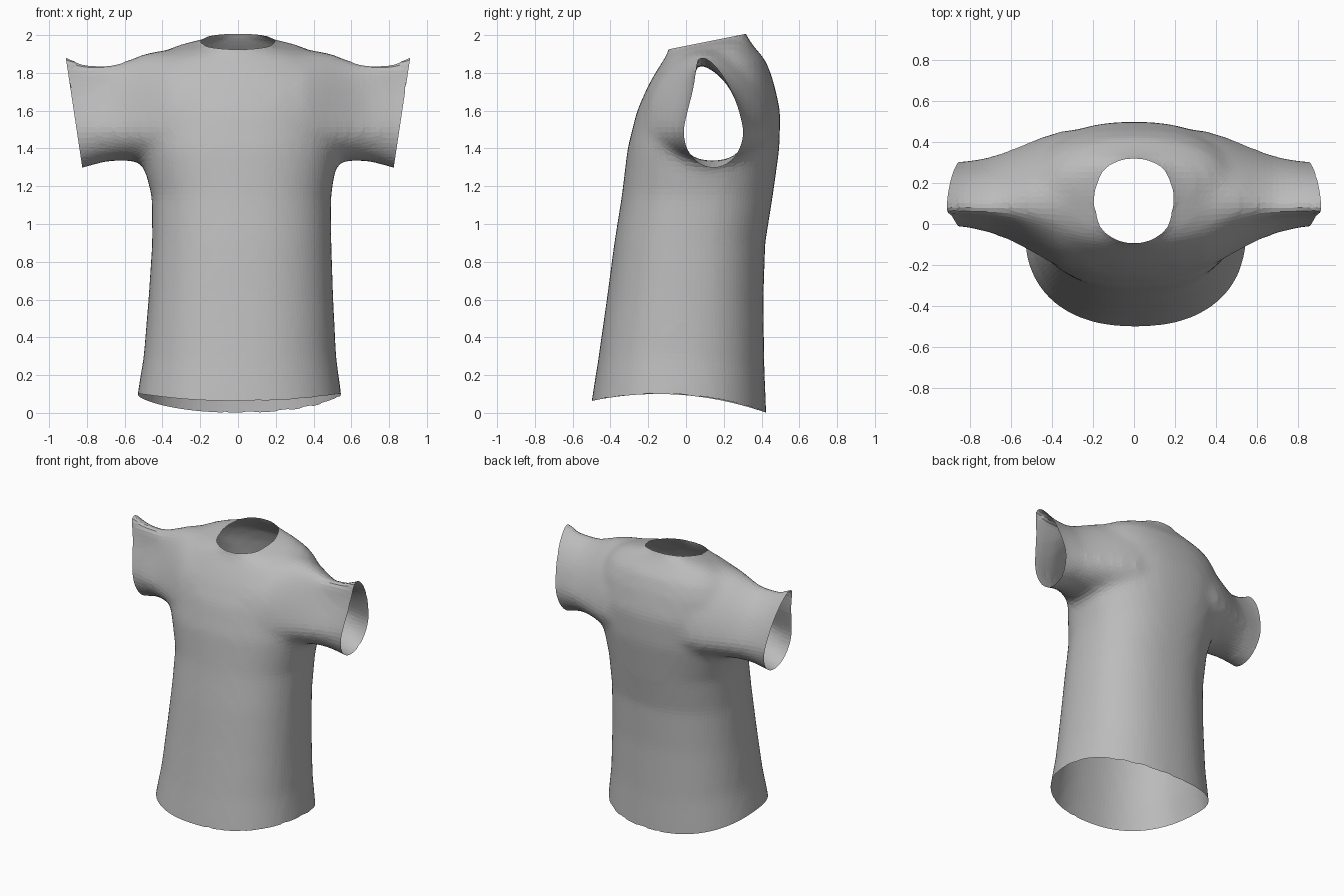
import bpy, bmesh
from math import sin, cos, pi
from mathutils import Vector

cube = bpy.data.objects.get("Cube")
if cube:
    bpy.data.objects.remove(cube)

SIDES = 48


def spow(v, p):
    return (1 if v >= 0 else -1) * abs(v) ** p


def loft(bm, rings):
    """Skin a closed solid through a list of point rings."""
    loops = [[bm.verts.new(p) for p in ring] for ring in rings]
    for a, b in zip(loops, loops[1:]):
        for i in range(SIDES):
            j = (i + 1) % SIDES
            bm.faces.new((a[i], a[j], b[j], b[i]))
    bm.faces.new(loops[0][::-1])
    bm.faces.new(loops[-1])


def torso_ring(z, w, front, back, tilt, shift):
    mid, half = (front + back) / 2, (back - front) / 2
    ring = []
    for i in range(SIDES):
        t = 2 * pi * i / SIDES
        y = mid + half * spow(sin(t), 0.87)
        ring.append((shift + w * spow(cos(t), 0.87), y, z + tilt * (y - 0.11)))
    return ring


def sleeve_ring(x, mid, half, up, down):
    # Egg section: narrow and leaning forward at the top
    taper = min(1, max(0, (abs(x) - 0.3) / 0.4))
    ring = []
    for i in range(SIDES):
        t = 2 * pi * i / SIDES
        s = sin(t)
        rise = max(0, s)
        y = mid + half * cos(t) * (1 - 0.42 * taper * rise) - 0.075 * taper * rise ** 4
        ring.append((x, y, 1.5 + s * (up if s > 0 else down)))
    return ring


# Torso: height, half width, front, back, tilt, sideways shift
# (runs past hem and neck)
torso = [(-0.1, 0.56, -0.53, 0.43, 0, 0.005), (0.1, 0.54, -0.5, 0.425, 0, 0.007),
         (0.3, 0.51, -0.465, 0.415, 0, 0.01), (0.6, 0.49, -0.42, 0.41, 0, 0.015),
         (0.9, 0.475, -0.38, 0.42, 0, 0.02), (1.15, 0.475, -0.34, 0.46, 0, 0.018),
         (1.4, 0.53, -0.31, 0.495, 0, 0.005), (1.6, 0.54, -0.26, 0.5, 0, 0),
         (1.75, 0.53, -0.2, 0.46, 0.05, 0), (1.84, 0.48, -0.155, 0.42, 0.1, 0),
         (1.9, 0.42, -0.12, 0.36, 0.15, 0), (1.94, 0.3, -0.1, 0.33, 0.2, 0),
         (1.965, 0.155, -0.09, 0.31, 0.2, 0), (2.1, 0.15, -0.085, 0.305, 0.2, 0)]

# Sleeve: distance out, middle, half depth, reach up, reach down
sleeve = [(0.2, 0.11, 0.36, 0.425, 0.2), (0.35, 0.12, 0.335, 0.425, 0.2),
          (0.45, 0.13, 0.295, 0.415, 0.185), (0.52, 0.135, 0.262, 0.395, 0.17),
          (0.61, 0.14, 0.22, 0.36, 0.165), (0.7, 0.142, 0.186, 0.34, 0.17),
          (0.83, 0.145, 0.16, 0.355, 0.208), (0.9, 0.145, 0.157, 0.39, 0.23),
          (1.0, 0.145, 0.157, 0.45, 0.25)]

bm = bmesh.new()
loft(bm, [torso_ring(*r) for r in torso])
loft(bm, [sleeve_ring(-x, *r) for x, *r in reversed(sleeve)])
loft(bm, [sleeve_ring(x, *r) for x, *r in sleeve])
bmesh.ops.recalc_face_normals(bm, faces=bm.faces)
mesh = bpy.data.meshes.new("shirt")
bm.to_mesh(mesh)
bm.free()
shirt = bpy.data.objects.new("shirt", mesh)
bpy.context.collection.objects.link(shirt)

# Fuse the solids into one even cloth surface
fuse = shirt.modifiers.new("fuse", 'REMESH')
fuse.mode = 'VOXEL'
fuse.voxel_size = 0.03
soften = shirt.modifiers.new("soften", 'SMOOTH')
soften.factor = 0.5
soften.iterations = 10
graph = bpy.context.evaluated_depsgraph_get()
cloth = bpy.data.meshes.new_from_object(shirt.evaluated_get(graph))
shirt.modifiers.clear()
shirt.data = cloth
cloth.name = "shirt"

# Cut the hem, neck and cuff openings
bm = bmesh.new()
bm.from_mesh(cloth)
cuts = [((0, 0, 0.1), (0, 0, -1)), ((0, 0.11, 1.965), (0, -0.2, 1)),
        ((0.91, 0, 1.87), (1, 0, -0.15)), ((-0.91, 0, 1.87), (-1, 0, -0.15))]
for point, normal in cuts:
    bmesh.ops.bisect_plane(bm, geom=bm.verts[:] + bm.edges[:] + bm.faces[:],
                           plane_co=point, plane_no=Vector(normal).normalized(),
                           clear_outer=True)
bmesh.ops.remove_doubles(bm, verts=bm.verts, dist=0.005)

# Curved hem, lowest at the back
for v in bm.verts:
    fall = min(1, max(0, (0.6 - v.co.z) / 0.5))
    v.co.z -= 0.3 * (v.co.y + 0.15) ** 2 * fall
bmesh.ops.triangulate(bm, faces=bm.faces)
for f in bm.faces:
    f.smooth = False
bm.to_mesh(cloth)
bm.free()

grey = bpy.data.materials.new("cloth grey")
grey.use_nodes = True
colour = (0.5, 0.5, 0.5, 1)
grey.diffuse_color = colour
grey.node_tree.nodes["Principled BSDF"].inputs["Base Color"].default_value = colour
cloth.materials.clear()
cloth.materials.append(grey)
